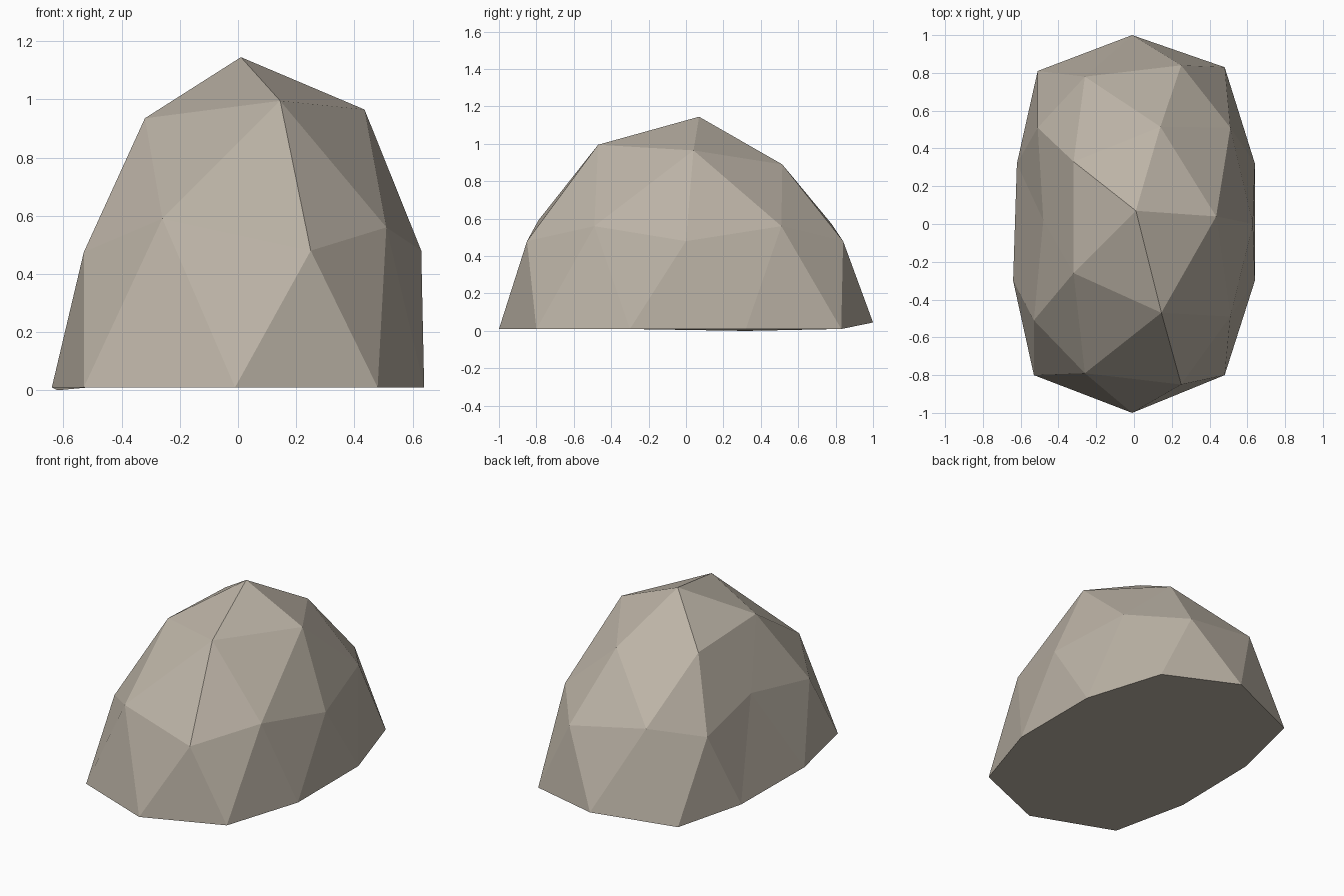
import bpy, bmesh, math

if "Cube" in bpy.data.objects:
    bpy.data.objects.remove(bpy.data.objects["Cube"])

# Rings of a low-poly rock, listed counter-clockwise from +x
BASE = [(.64, .32, .01), (.48, .83, .01), (-.01, 1, .045), (-.51, .81, .01), (-.62, .32, 0),
        (-.64, -.30, .01), (-.53, -.80, .01), (-.01, -1, .01), (.48, -.80, .01), (.64, -.30, .01)]
MIDDLE = [(.63, 0, .48), (.51, .51, .56), (.25, .84, .48), (-.26, .78, .57), (-.51, .51, .48),
          (-.48, .02, .57), (-.53, -.51, .475), (-.26, -.79, .59), (.25, -.85, .48), (.51, -.49, .56)]
UPPER = [(.435, .04, .965), (.14, .515, .89), (-.32, .33, .91), (-.32, -.26, .935), (.145, -.47, .995)]
APEX = [(.01, .07, 1.145)]

# Half icosphere, closed underneath
bm = bmesh.new()
bmesh.ops.create_icosphere(bm, subdivisions=2, radius=1)
bmesh.ops.delete(bm, geom=[v for v in bm.verts if v.co.z < -.05], context='VERTS')


def turn(v):
    return (math.atan2(v.co.y, v.co.x) + .01) % math.tau


# Push each ring out to its irregular shape
groups = [[v for v in bm.verts if lo <= v.co.z < hi]
          for lo, hi in ((-.05, .2), (.2, .7), (.7, .95), (.95, 1.1))]
for verts, ring in zip(groups, (BASE, MIDDLE, UPPER, APEX)):
    for v, co in zip(sorted(verts, key=turn), ring):
        v.co = co
bmesh.ops.holes_fill(bm, edges=[e for e in bm.edges if e.is_boundary], sides=0)
bmesh.ops.recalc_face_normals(bm, faces=bm.faces)

mesh = bpy.data.meshes.new("rock")
bm.to_mesh(mesh)
bm.free()
rock = bpy.data.objects.new("rock", mesh)
bpy.context.collection.objects.link(rock)

# Warm grey stone
stone = bpy.data.materials.new("warm grey stone")
stone.diffuse_color = (.50, .45, .38, 1)
stone.use_nodes = True
stone.node_tree.nodes["Principled BSDF"].inputs["Base Color"].default_value = stone.diffuse_color
mesh.materials.append(stone)
